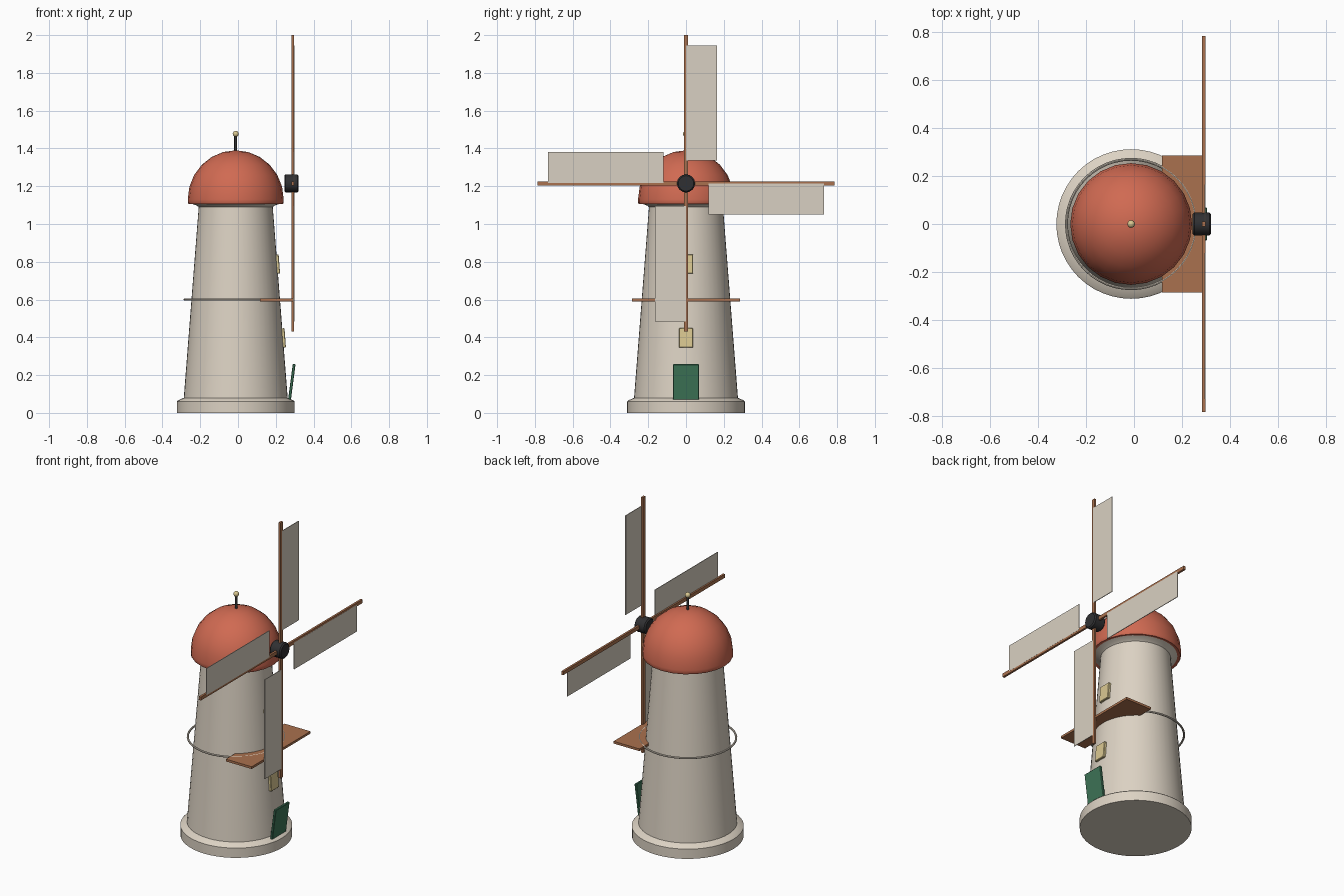
import bpy, bmesh, math
from mathutils import Matrix, Vector

if "Cube" in bpy.data.objects:
    bpy.data.objects.remove(bpy.data.objects["Cube"])

CX = -0.012            # tower axis
HUB_X, HUB_Z = 0.283, 1.215


def mat(name, r, g, b):
    lin = [((c / 255 + 0.055) / 1.055) ** 2.4 for c in (r, g, b)]
    m = bpy.data.materials.new(name)
    m.diffuse_color = (*lin, 1)
    m.use_nodes = True
    m.node_tree.nodes["Principled BSDF"].inputs["Base Color"].default_value = m.diffuse_color
    return m


CREAM = mat("cream plaster", 220, 210, 195)
RED = mat("red roof", 208, 106, 82)
WOOD = mat("brown wood", 170, 113, 78)
GREEN = mat("green door paint", 62, 117, 88)
YELLOW = mat("pale yellow", 218, 200, 145)
DARK = mat("dark iron", 48, 48, 50)
SAIL = mat("sail cloth", 217, 208, 194)


def finish(name, bm, material, smooth=True):
    bmesh.ops.recalc_face_normals(bm, faces=bm.faces)
    me = bpy.data.meshes.new(name)
    bm.to_mesh(me)
    bm.free()
    ob = bpy.data.objects.new(name, me)
    bpy.context.collection.objects.link(ob)
    me.materials.append(material)
    if smooth:
        bpy.ops.object.select_all(action='DESELECT')
        ob.select_set(True)
        bpy.context.view_layer.objects.active = ob
        bpy.ops.object.shade_smooth_by_angle(angle=math.radians(35))
    return ob


def lathe(name, profile, material, segs=48, loc=(CX, 0, 0), axis='Z'):
    """Spin (radius, height) points round an axis."""
    bm = bmesh.new()
    vs = [bm.verts.new((r, 0, z)) for r, z in profile]
    es = [bm.edges.new(p) for p in zip(vs, vs[1:])]
    bmesh.ops.spin(bm, geom=vs + es, cent=(0, 0, 0), axis=(0, 0, 1),
                   angle=math.tau, steps=segs, use_duplicate=False)
    bmesh.ops.remove_doubles(bm, verts=bm.verts, dist=1e-5)
    if axis == 'X':
        bm.transform(Matrix.Rotation(math.pi / 2, 4, 'Y'))
    bm.transform(Matrix.Translation(loc))
    return finish(name, bm, material)


def box(name, centre, size, material, tilt=0, bevel=0, turn=None):
    bm = bmesh.new()
    bmesh.ops.create_cube(bm, size=1, matrix=Matrix.Diagonal((*size, 1)))
    if bevel:
        bmesh.ops.bevel(bm, geom=bm.edges[:], offset=bevel, segments=1, affect='EDGES')
    bm.transform(Matrix.Translation(centre) @ Matrix.Rotation(tilt, 4, 'Y'))
    if turn is not None:   # rotate about the sail axle
        hub = Matrix.Translation((0, 0, HUB_Z))
        bm.transform(hub @ Matrix.Rotation(turn, 4, 'X'))
    return finish(name, bm, material, False)


# Tower with plinth and top collar
lathe("tower", [(0, 0), (0.312, 0), (0.312, 0.06), (0.306, 0.066), (0.275, 0.08),
                (0.196, 1.09), (0.207, 1.098), (0.235, 1.108), (0, 1.108)], CREAM)

# Domed cap with a small lip underneath
R = 0.254
dome = [(0.225, 1.108), (0.25, 1.105), (R, 1.112)]
dome += [(R * math.cos(math.radians(a)), 1.13 + 0.26 * math.sin(math.radians(a)))
         for a in range(0, 90, 15)] + [(0, 1.39)]
lathe("dome_cap", dome, RED, 24)

# Finial
lathe("finial_pole", [(0, 1.38), (0.008, 1.38), (0.008, 1.47), (0, 1.47)], DARK, 12)
ball = [(0.016 * math.sin(math.pi * i / 8), -0.016 * math.cos(math.pi * i / 8)) for i in range(9)]
lathe("finial_ball", [(abs(r), 1.477 + z) for r, z in ball], YELLOW, 16)

# Railing hoop round the tower
hoop = [(0.27 + 0.006 * math.cos(math.tau * i / 8), 0.6 + 0.006 * math.sin(math.tau * i / 8))
        for i in range(9)]
lathe("gallery_hoop", hoop, CREAM)

# Gallery platform
box("gallery_platform", (0.205, 0, 0.598), (0.176, 0.57, 0.014), WOOD)

# Door leans outward, windows follow the wall
box("door", (0.285, 0, 0.164), (0.015, 0.136, 0.19), GREEN, tilt=0.13, bevel=0.003)
for i, (x, z) in enumerate([(0.24, 0.397), (0.209, 0.788)]):
    box(f"window_{i + 1}", (x, 0, z), (0.02, 0.076, 0.102), YELLOW, tilt=-0.076, bevel=0.003)

# Hub on the sail axle
lathe("sail_hub", [(0, -0.038), (0.041, -0.038), (0.048, -0.031), (0.048, 0.031),
                   (0.041, 0.038), (0, 0.038)], DARK, 16, (HUB_X, 0, HUB_Z), 'X')

# Four arms, each a spar and a cloth on its trailing side
for i in range(4):
    a = -i * math.pi / 2
    box(f"spar_{i + 1}", (0.291, 0, 0.3925), (0.013, 0.022, 0.785), WOOD, turn=a)
    box(f"sail_{i + 1}", (0.296, 0.083, 0.425), (0.004, 0.164, 0.61), SAIL, turn=a)
